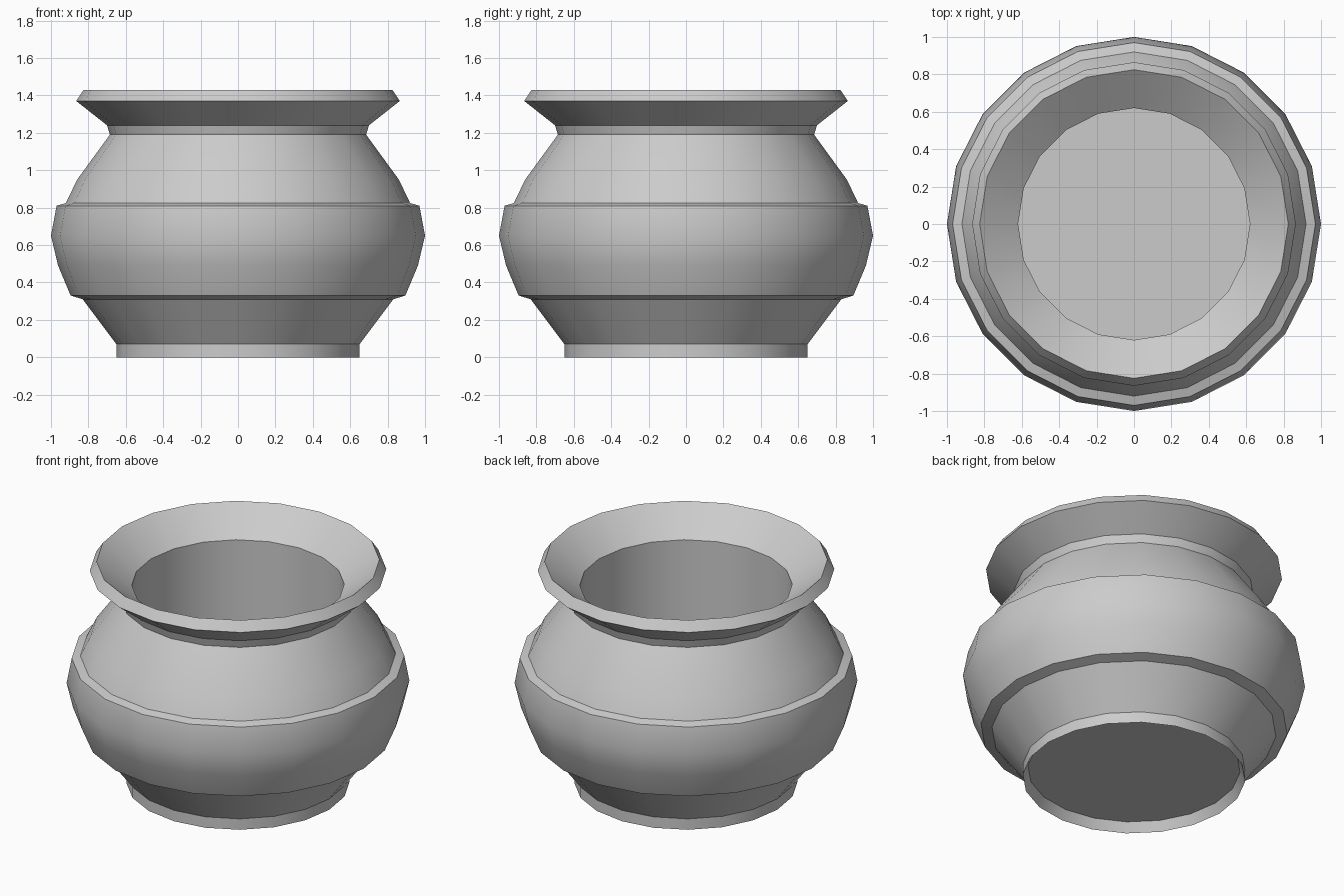
import bpy, bmesh, math

if "Cube" in bpy.data.objects:
    bpy.data.objects.remove(bpy.data.objects["Cube"])

SIDES = 20

# Closed wall profile (radius, height): under the foot, up the outside, down the inside
PROFILE = [
    (0.62, 0.06), (0.65, 0.0), (0.65, 0.07),               # recessed foot
    (0.83, 0.31), (0.895, 0.33),                           # lower flare and step
    (0.962, 0.49), (1.0, 0.65), (0.97, 0.81),              # belly band
    (0.92, 0.825), (0.86, 0.95), (0.685, 1.19),            # shoulder
    (0.70, 1.24), (0.865, 1.37), (0.825, 1.43),            # neck and flared rim
    (0.62, 1.275), (0.62, 0.075),                          # inner wall
]

bm = bmesh.new()
rings = []
for r, z in PROFILE:
    rings.append([bm.verts.new((r * math.cos(2 * math.pi * i / SIDES),
                                r * math.sin(2 * math.pi * i / SIDES), z))
                  for i in range(SIDES)])
for a, b in zip(rings, rings[1:]):
    for i in range(SIDES):
        j = (i + 1) % SIDES
        bm.faces.new((a[i], a[j], b[j], b[i]))

# Underside and inner floor
bm.faces.new(rings[0][::-1])
bm.faces.new(rings[-1])
bmesh.ops.recalc_face_normals(bm, faces=bm.faces)

mesh = bpy.data.meshes.new("pot")
bm.to_mesh(mesh)
bm.free()
pot = bpy.data.objects.new("pot", mesh)
bpy.context.collection.objects.link(pot)
bpy.context.view_layer.objects.active = pot
pot.select_set(True)
bpy.ops.object.shade_smooth_by_angle(angle=math.radians(30))
